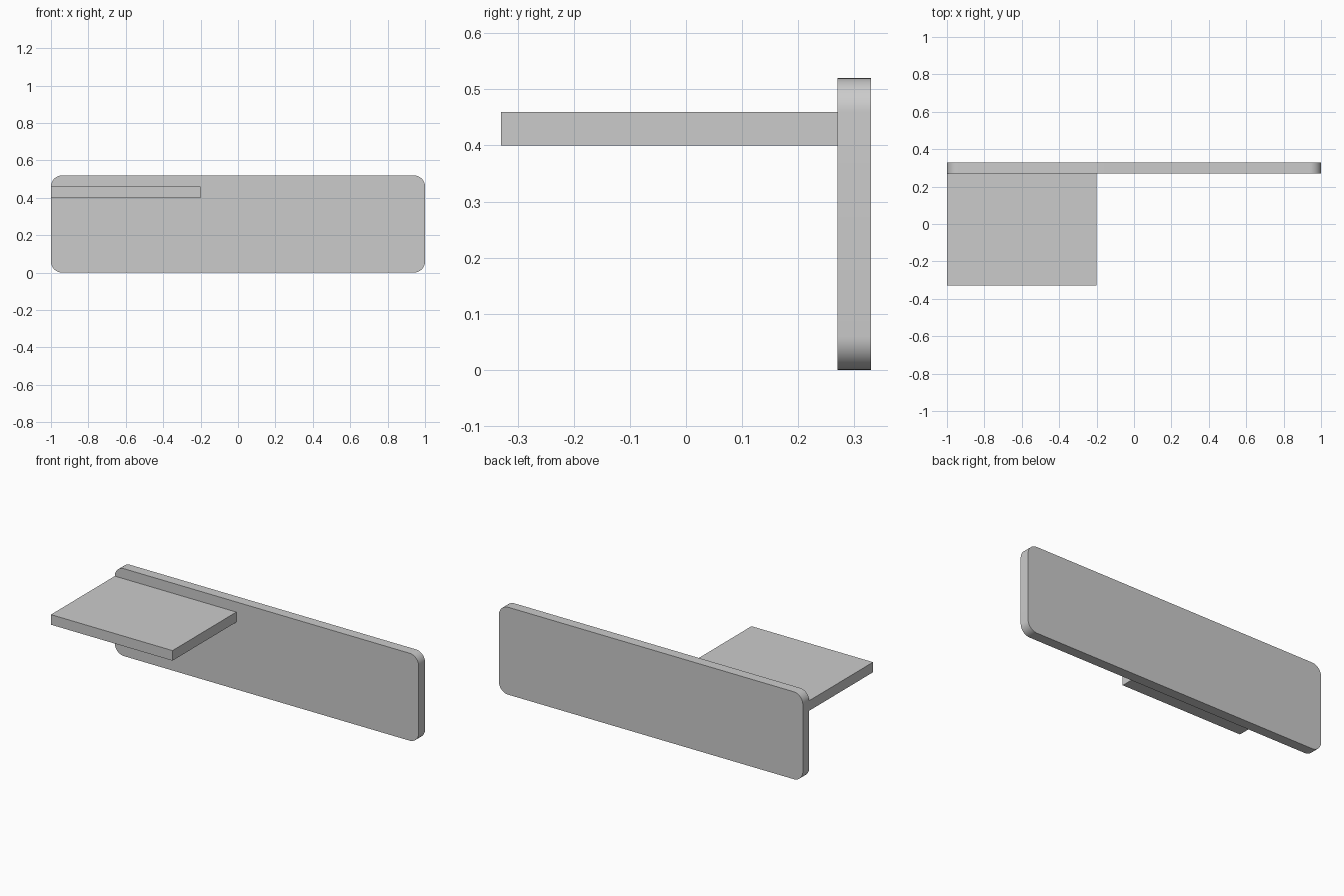
import bpy
import bmesh
from mathutils import Vector

cube = bpy.data.objects.get("Cube")
if cube:
    bpy.data.objects.remove(cube, do_unlink=True)

# Single flat colour
grey = bpy.data.materials.new("light_grey")
grey.use_nodes = True
colour = (0.6, 0.6, 0.6, 1)
grey.diffuse_color = colour
grey.node_tree.nodes["Principled BSDF"].inputs["Base Color"].default_value = colour


def box(name, low, high, corner_radius=0):
    """Box between two corners; optionally rounds the edges that run along y."""
    low, high = Vector(low), Vector(high)
    bm = bmesh.new()
    bmesh.ops.create_cube(bm, size=1)
    for v in bm.verts:
        v.co = (low + high) / 2 + v.co * (high - low)
    if corner_radius:
        edges = [e for e in bm.edges
                 if abs(e.verts[0].co.y - e.verts[1].co.y) > 0.01]
        bmesh.ops.bevel(bm, geom=edges, offset=corner_radius, segments=12,
                        profile=0.5, affect='EDGES')
    mesh = bpy.data.meshes.new(name)
    bm.to_mesh(mesh)
    bm.free()
    mesh.materials.append(grey)
    obj = bpy.data.objects.new(name, mesh)
    bpy.context.collection.objects.link(obj)
    return obj


# Upright panel with rounded corners
panel = box("back_panel", (-1, 0.27, 0), (1, 0.33, 0.52), 0.06)
bpy.ops.object.select_all(action='DESELECT')
panel.select_set(True)
bpy.context.view_layer.objects.active = panel
bpy.ops.object.shade_smooth_by_angle()

# Square-edged shelf standing out from the right end of the panel
box("shelf", (-1, -0.33, 0.40), (-0.2, 0.27, 0.46))
